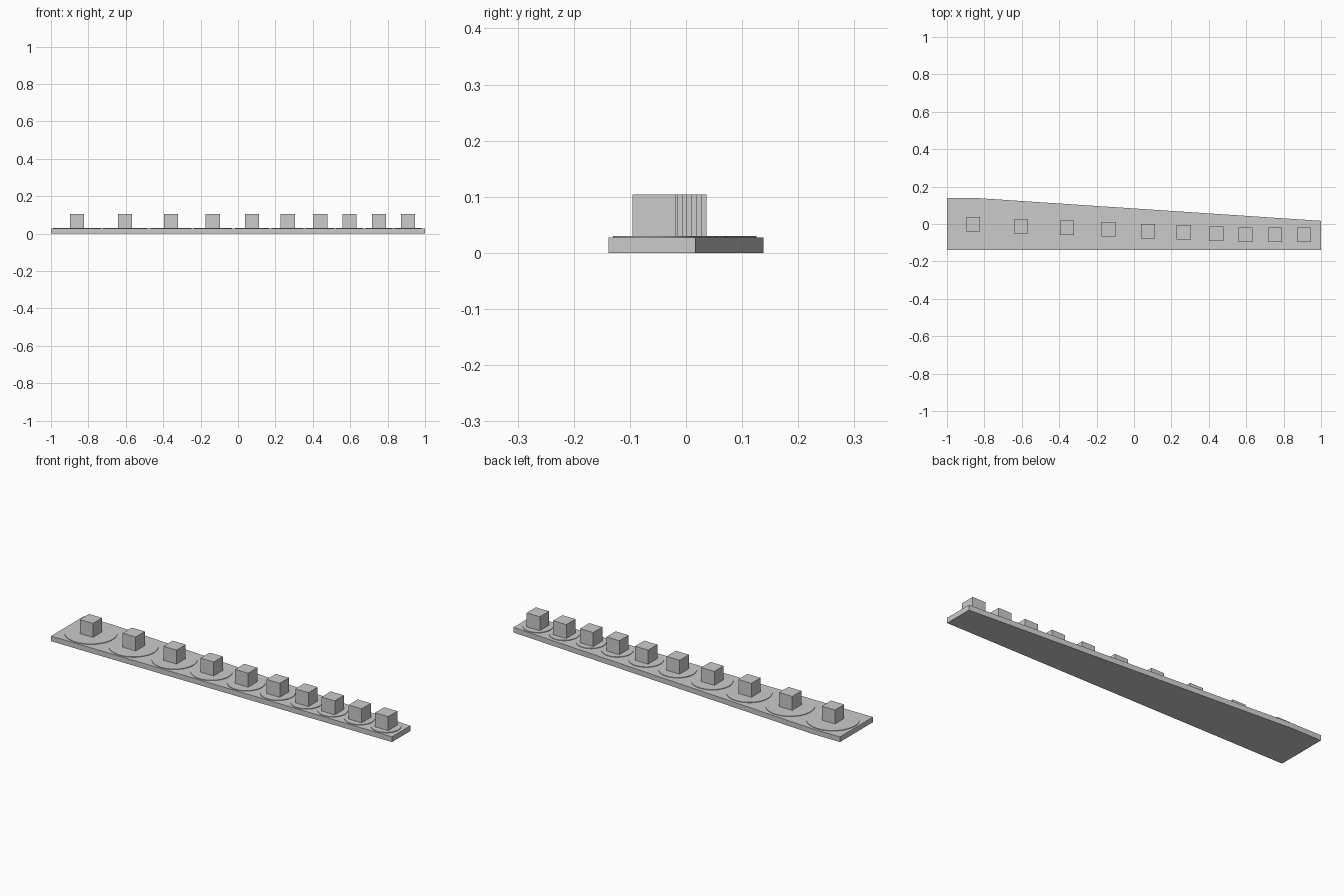
import bpy
import bmesh
from math import radians

cube = bpy.data.objects.get("Cube")
if cube:
    bpy.data.objects.remove(cube, do_unlink=True)

grey = bpy.data.materials.new("light_grey")
grey.use_nodes = True
COLOUR = (0.6, 0.6, 0.6, 1)
grey.diffuse_color = COLOUR
grey.node_tree.nodes["Principled BSDF"].inputs["Base Color"].default_value = COLOUR

BASE_TOP = 0.0275
DISC_TOP = 0.0305
BLOCK = 0.077
FRONT = -0.138


def finish(obj, name):
    obj.name = obj.data.name = name
    obj.data.materials.append(grey)
    return obj


# Tapered base board, extruded from its outline
outline = [(-1, FRONT), (1, FRONT), (1, 0.017), (-0.83, 0.138), (-1, 0.138)]
bm = bmesh.new()
face = bm.faces.new([bm.verts.new((x, y, 0)) for x, y in outline])
top = bmesh.ops.extrude_face_region(bm, geom=[face])["geom"]
bmesh.ops.translate(bm, vec=(0, 0, BASE_TOP),
                    verts=[v for v in top if isinstance(v, bmesh.types.BMVert)])
bmesh.ops.recalc_face_normals(bm, faces=bm.faces)
mesh = bpy.data.meshes.new("base_board")
bm.to_mesh(mesh)
bm.free()
base = bpy.data.objects.new("base_board", mesh)
bpy.context.collection.objects.link(base)
finish(base, "base_board")

# Row of thin round pads, each carrying a cubic block
centres = [(-0.861, -0.002), (-0.604, -0.011), (-0.358, -0.020),
           (-0.134, -0.029), (0.075, -0.038), (0.265, -0.045),
           (0.439, -0.053), (0.596, -0.057), (0.754, -0.057), (0.909, -0.057)]
for i, (x, y) in enumerate(centres, 1):
    radius = y - FRONT - 0.008
    bpy.ops.mesh.primitive_cylinder_add(vertices=64, radius=radius, depth=DISC_TOP - 0.02,
                                        location=(x, y, (DISC_TOP + 0.02) / 2))
    finish(bpy.context.object, f"round_pad_{i}")
    bpy.ops.object.shade_smooth_by_angle(angle=radians(30))
    bpy.ops.mesh.primitive_cube_add(size=BLOCK, location=(x, y, BASE_TOP + BLOCK / 2))
    finish(bpy.context.object, f"block_{i}")
